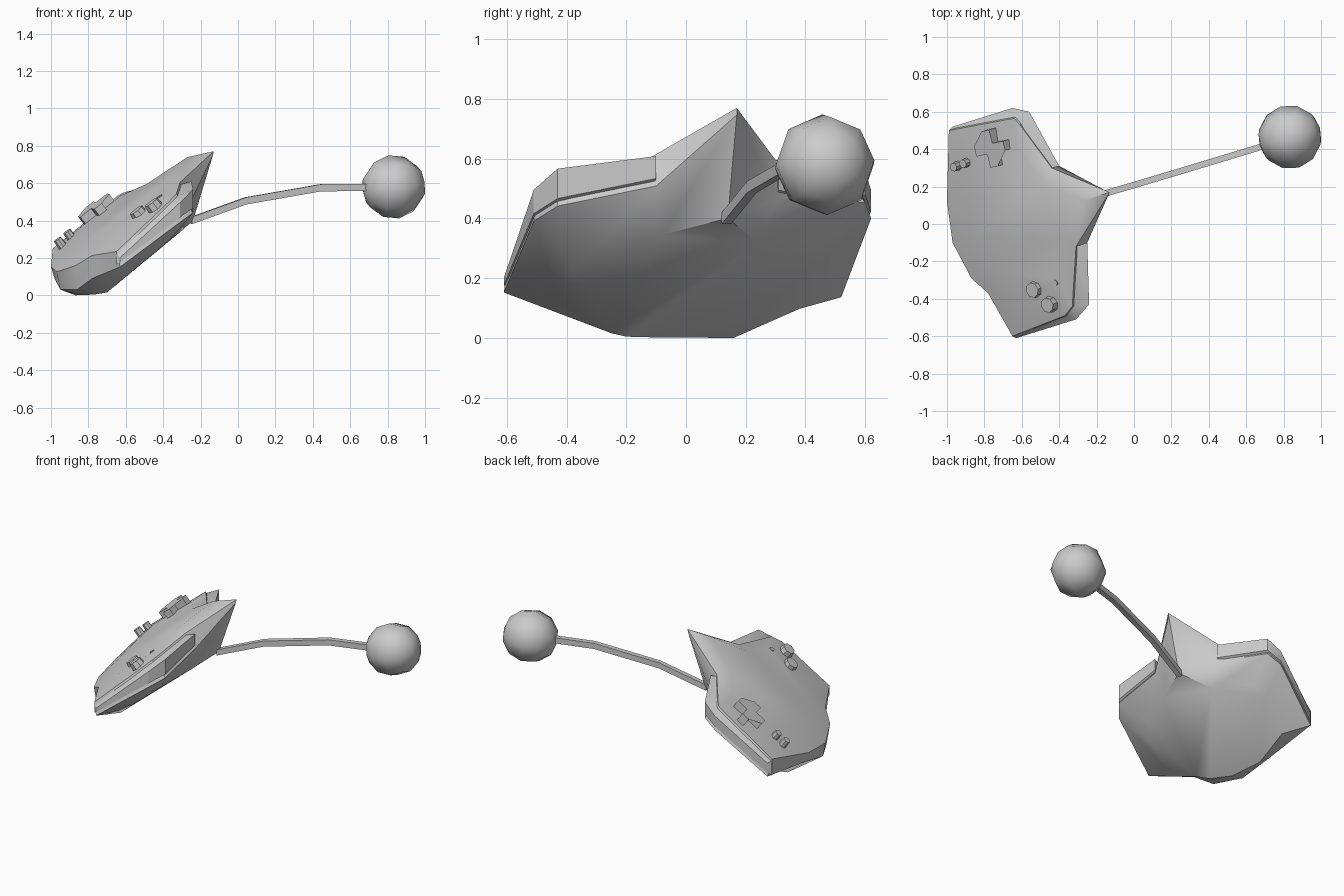
import bpy, bmesh, math
from mathutils import Vector, Matrix

if "Cube" in bpy.data.objects:
    bpy.data.objects.remove(bpy.data.objects["Cube"])

grey = bpy.data.materials.new("plain grey")
grey.diffuse_color = (0.6, 0.6, 0.6, 1)
grey.use_nodes = True
grey.node_tree.nodes["Principled BSDF"].inputs["Base Color"].default_value = grey.diffuse_color

# The body lies in a sloping plane; c is the height offset of that plane
def P(x, y, c):
    return Vector((x, y, 0.754 * x + 0.226 * y + c))

def finish(name, bm, angle=40):
    bmesh.ops.recalc_face_normals(bm, faces=bm.faces)
    me = bpy.data.meshes.new(name)
    bm.to_mesh(me)
    bm.free()
    ob = bpy.data.objects.new(name, me)
    bpy.context.collection.objects.link(ob)
    me.materials.append(grey)
    bpy.ops.object.select_all(action='DESELECT')
    ob.select_set(True)
    bpy.context.view_layer.objects.active = ob
    bpy.ops.object.shade_smooth_by_angle(angle=math.radians(angle))
    return ob

def loft(name, rings, closed=True, angle=40):
    """Bridge rings of equal length and cap both ends."""
    bm = bmesh.new()
    vs = [[bm.verts.new(p) for p in r] for r in rings]
    n = len(vs[0])
    for a, b in zip(vs, vs[1:]):
        for i in range(n):
            j = (i + 1) % n
            bm.faces.new((a[i], a[j], b[j], b[i]))
    caps = [bm.faces.new(vs[0]), bm.faces.new(vs[-1])]
    bmesh.ops.triangulate(bm, faces=caps)
    return finish(name, bm, angle)

# Body outlines, starting at the pointed top: face edge, lower edge, underside
top = [(-.13, .17, .83), (-.31, -.12, .865), (-.33, -.44, .89), (-.37, -.49, .89),
       (-.65, -.60, .86), (-.78, -.37, .885), (-.87, -.29, .88), (-.97, -.10, .88),
       (-1.0, .12, .88), (-.99, .50, .885), (-.64, .565, .89), (-.61, .53, .89),
       (-.44, .30, .86)]
low = [(-.135, .17, .81), (-.25, -.10, .72), (-.24, -.43, .72), (-.31, -.51, .74),
       (-.63, -.61, .765), (-.78, -.36, .76), (-.86, -.27, .74), (-.95, -.10, .77),
       (-.98, .12, .80), (-.97, .52, .75), (-.65, .62, .75), (-.56, .60, .74),
       (-.40, .31, .70)]
under = [(-.24, .14, .55), (-.30, -.08, .59), (-.36, -.30, .64), (-.45, -.38, .65),
         (-.60, -.42, .67), (-.70, -.25, .60), (-.77, -.20, .63), (-.85, -.08, .66),
         (-.87, .16, .62), (-.86, .38, .66), (-.66, .45, .65), (-.58, .44, .65),
         (-.42, .24, .58)]
face = [(-.6 + (x + .6) * .7, .02 + (y - .02) * .7, .915) for x, y, c in top]
loft("body", [[P(*p) for p in r] for r in (face, top, low, under)])

# Shoulder bumpers: solid strips along the two arm edges
def bumper(name, ids):
    rings = []
    for i in ids:
        (tx, ty, tc), (lx, ly, lc) = top[i], low[i]
        rings.append([P(tx, ty, tc - .012), P(lx, ly, tc - .045),
                      P(lx, ly, lc + .025), P(tx, ty, lc + .025)])
    loft(name, rings, angle=30)

bumper("front_bumper", (1, 2, 3, 4))
bumper("back_bumper", (9, 10, 11, 12))

# Local frame on the face for the controls
N = Vector((-.754, -.226, 1)).normalized()
V = Vector((-.2, .96, 0))
V = (V - N * V.dot(N)).normalized()
U = V.cross(N)

def raised(name, x, y, shape, base, height, dish=0, taper=1):
    o = P(x, y, .915)
    rings = [[o + U * a * s + V * b * s + N * h for a, b in shape]
             for h, s in ((base, 1), (height, taper))]
    ob = loft(name, rings, angle=35)
    return ob

def circle(r, n):
    return [(r * math.cos(math.tau * i / n), r * math.sin(math.tau * i / n)) for i in range(n)]

# Directional pad
w, l = .026, .10
cross = [(l, -w), (l, w), (w, w), (w, l), (-w, l), (-w, w),
         (-l, w), (-l, -w), (-w, -w), (-w, -l), (w, -l), (w, -w)]
raised("direction_pad", -.745, .41, cross, -.04, .045)

# Round buttons
for k, (x, y, r, h) in enumerate([(-.53, -.35, .048, .025), (-.45, -.43, .048, .025),
                                  (-.945, .31, .027, .035), (-.895, .328, .027, .035),
                                  (-.42, -.315, .018, .004)]):
    raised(f"button_{k + 1}", x, y, circle(r, 8), -.05, h, taper=.85)

# Bent stick with a square section
path = [Vector(p) for p in ((-.25, .135, .40), (.04, .22, .505), (.44, .34, .575), (.72, .425, .577))]
side = Vector((-.29, .957, 0)) * .017
up = Vector((0, 0, .019))
loft("stick", [[p + side + up, p - side + up, p - side - up, p + side - up] for p in path], angle=30)

# Ball on the end of the stick
bm = bmesh.new()
tilt = Matrix.Translation((.833, .465, .58)) @ Matrix.Rotation(.29, 4, 'Z') @ Matrix.Rotation(1.4, 4, 'Y')
bmesh.ops.create_uvsphere(bm, u_segments=8, v_segments=6, radius=.171, matrix=tilt)
finish("ball", bm, 60)
